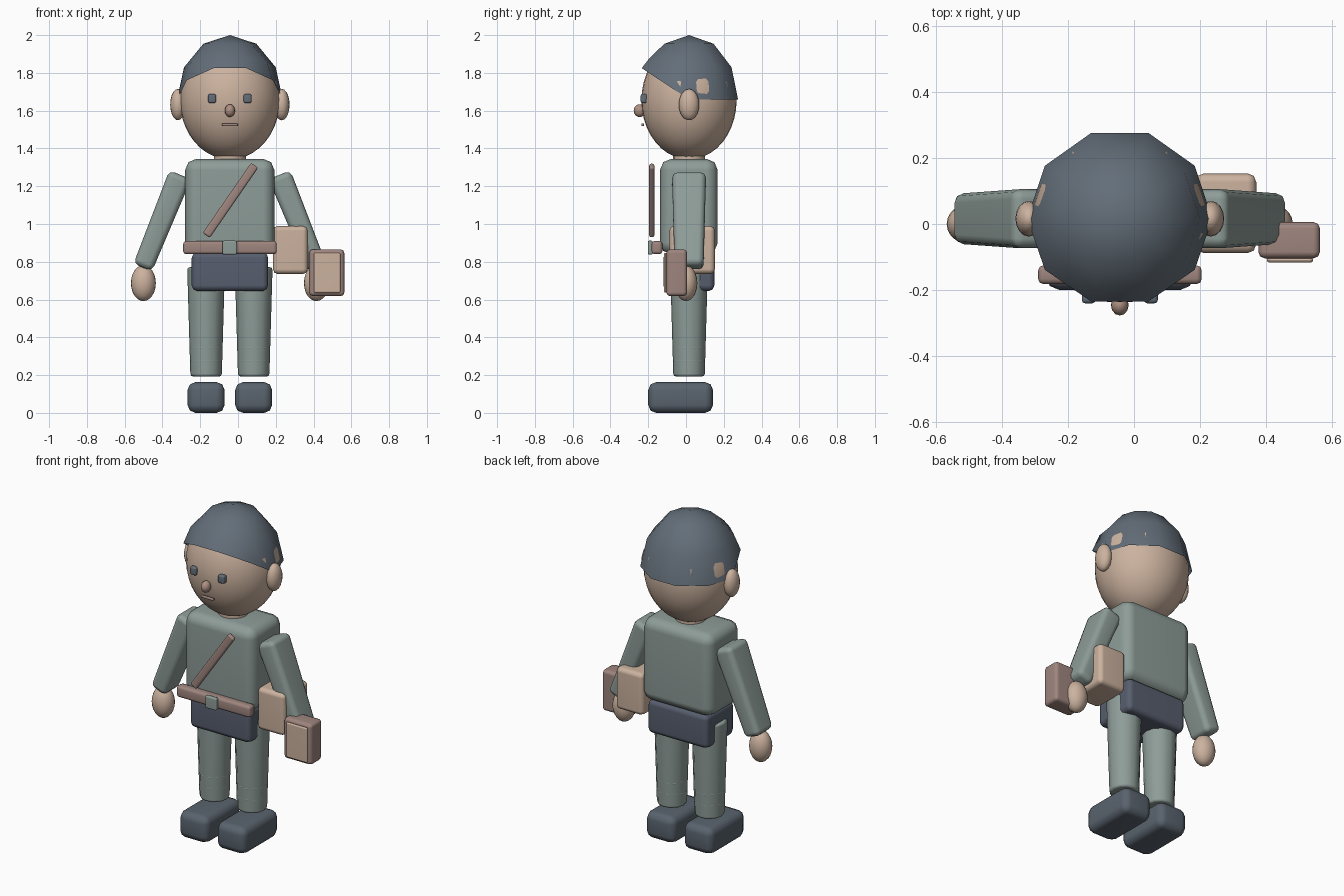
import bpy, bmesh, math
from mathutils import Matrix, Vector

if "Cube" in bpy.data.objects:
    bpy.data.objects.remove(bpy.data.objects["Cube"])

CX, CY = -0.043, 0.016   # body axis


def material(name, rgb):
    m = bpy.data.materials.new(name)
    m.diffuse_color = (*rgb, 1)
    m.use_nodes = True
    m.node_tree.nodes["Principled BSDF"].inputs["Base Color"].default_value = m.diffuse_color
    return m


SKIN = material("skin_tan", (0.60, 0.445, 0.345))
NOSE = material("nose_tan", (0.42, 0.28, 0.225))
CLOTH = material("grey_green", (0.27, 0.335, 0.315))
CAP = material("slate_cap", (0.125, 0.155, 0.19))
NAVY = material("navy_hips", (0.095, 0.112, 0.155))
SHOE = material("slate_shoe", (0.10, 0.125, 0.155))
BROWN = material("dusty_brown", (0.345, 0.235, 0.21))


def finish(bm, name, mat, bevel=0.0, segments=2):
    bmesh.ops.recalc_face_normals(bm, faces=bm.faces)
    me = bpy.data.meshes.new(name)
    bm.to_mesh(me)
    bm.free()
    me.materials.append(mat)
    for p in me.polygons:
        p.use_smooth = True
    ob = bpy.data.objects.new(name, me)
    bpy.context.collection.objects.link(ob)
    if bevel:
        b = ob.modifiers.new("bevel", 'BEVEL')
        b.width, b.segments, b.limit_method = bevel, segments, 'ANGLE'
        ob.modifiers.new("normals", 'WEIGHTED_NORMAL')
    return ob


def box(name, mat, center, size, bevel, tilt=0.0, taper=1.0, segments=2):
    """Bevelled box, tilted about y; taper scales its lower end."""
    bm = bmesh.new()
    bmesh.ops.create_cube(bm, size=1)
    for v in bm.verts:
        if v.co.z < 0:
            v.co.x *= taper
            v.co.y *= taper
    bm.transform(Matrix.LocRotScale(Vector(center), Matrix.Rotation(tilt, 3, 'Y').to_quaternion(), Vector(size)))
    return finish(bm, name, mat, bevel, segments)


def span(name, mat, x, y, z, bevel, segments=2):
    """Bevelled box given by its limits on each axis."""
    c = [(a + b) / 2 for a, b in (x, y, z)]
    s = [b - a for a, b in (x, y, z)]
    return box(name, mat, c, s, bevel, segments=segments)


def ball(name, mat, center, radii, u=20, v=12):
    bm = bmesh.new()
    bmesh.ops.create_uvsphere(bm, u_segments=u, v_segments=v, radius=1)
    bm.transform(Matrix.LocRotScale(Vector(center), None, Vector(radii)))
    return finish(bm, name, mat)


# Head and face
ball("head", SKIN, (CX, CY, 1.655), (0.264, 0.252, 0.313), 32, 20)
ball("nose", NOSE, (CX, -0.245, 1.60), (0.027, 0.032, 0.034), 12, 8)
span("mouth", BROWN, (CX - 0.042, CX + 0.042), (-0.236, -0.222), (1.518, 1.533), 0.005)
bm = bmesh.new()
bmesh.ops.create_cone(bm, cap_ends=True, segments=16, radius1=0.085, radius2=0.085, depth=0.08,
                      matrix=Matrix.Translation((CX, CY, 1.35)))
finish(bm, "neck", SKIN, 0.01)

# Cap: faceted dome whose rim rises towards the forehead
bm = bmesh.new()
top = bm.verts.new((CX, CY, 2.0))
rings = []
for k in (1, 2, 3):
    t = math.radians(30 * k)
    ring = []
    for i in range(10):
        a = math.tau * i / 10
        x, y = 0.28 * math.sin(t) * math.cos(a), 0.273 * math.sin(t) * math.sin(a)
        z = 1.66 + 0.34 * math.cos(t)
        if k == 3 and y < -0.01:
            z += 0.165 * -y / 0.26
            y *= 0.965
        elif k == 2 and y < -0.01:
            z += 0.05 * -y / 0.23
            y *= 0.93
        ring.append(bm.verts.new((CX + x, CY + y, z)))
    rings.append(ring)
for i in range(10):
    j = (i + 1) % 10
    bm.faces.new((top, rings[0][i], rings[0][j]))
    for lo, hi in zip(rings[1:], rings):
        bm.faces.new((hi[i], lo[i], lo[j], hi[j]))
finish(bm, "cap", CAP)

# Torso and hips
span("torso", CLOTH, (-0.28, 0.193), (-0.138, 0.168), (0.84, 1.345), 0.06)
span("hips", NAVY, (-0.245, 0.16), (-0.12, 0.15), (0.645, 0.85), 0.03)

# Belt, buckle and chest strap
span("belt", BROWN, (-0.29, 0.205), (-0.182, -0.125), (0.84, 0.91), 0.016)
span("buckle", CLOTH, (-0.082, -0.006), (-0.202, -0.176), (0.838, 0.912), 0.008)
box("chest_strap", BROWN, (-0.04, -0.181, 1.125), (0.046, 0.028, 0.452), 0.011,
    tilt=math.atan2(0.245, 0.355))

# Paired parts
for side, s in (("left", -1), ("right", 1)):
    ball(side + "_ear", SKIN, (CX + s * 0.275, CY, 1.632), (0.041, 0.054, 0.083), 16, 10)
    ex = CX + s * 0.094
    span(side + "_eye", CAP, (ex - 0.021, ex + 0.021), (-0.24, -0.205), (1.64, 1.689), 0.01)

    # Sloping sleeve and hand
    box(side + "_arm", CLOTH, (CX + s * 0.362, CY, 1.015), (0.125, 0.18, 0.53), 0.03,
        tilt=-s * math.atan2(0.192, 0.475), taper=0.85)
    ball(side + "_hand", SKIN, (CX + s * 0.458, 0.0, 0.687), (0.066, 0.06, 0.095))

    # Tapered leg with faint ankle folds
    lx = CX + s * 0.126
    bm = bmesh.new()
    bmesh.ops.create_cone(bm, cap_ends=True, segments=12, radius1=0.083, radius2=0.1, depth=0.58,
                          matrix=Matrix.Translation((lx, CY, 0.482)))
    finish(bm, side + "_leg", CLOTH, 0.015)
    for n, z in enumerate((0.275, 0.345)):
        bm = bmesh.new()
        prof = [bm.verts.new((lx + 0.074 + n * 0.002 + 0.011 * math.cos(a), CY, z + 0.011 * math.sin(a)))
                for a in (math.tau * i / 6 for i in range(6))]
        edges = [bm.edges.new((prof[i], prof[(i + 1) % 6])) for i in range(6)]
        bmesh.ops.spin(bm, geom=prof + edges, cent=(lx, CY, z), axis=(0, 0, 1),
                       angle=math.tau, steps=24, use_merge=True)
        finish(bm, f"{side}_trouser_fold_{n + 1}", CLOTH)

    # Shoe
    sx = CX + s * 0.126
    span(side + "_shoe", SHOE, (sx - 0.098, sx + 0.098), (-0.2, 0.143), (0.0, 0.163), 0.042)

# Side pouch and carried case with its front panel
span("side_pouch", SKIN, (0.185, 0.37), (-0.088, 0.153), (0.735, 0.99), 0.026)
span("carried_case", BROWN, (0.376, 0.563), (-0.104, 0.006), (0.618, 0.866), 0.02)
span("case_panel", SKIN, (0.402, 0.542), (-0.117, -0.1), (0.636, 0.847), 0.008)
